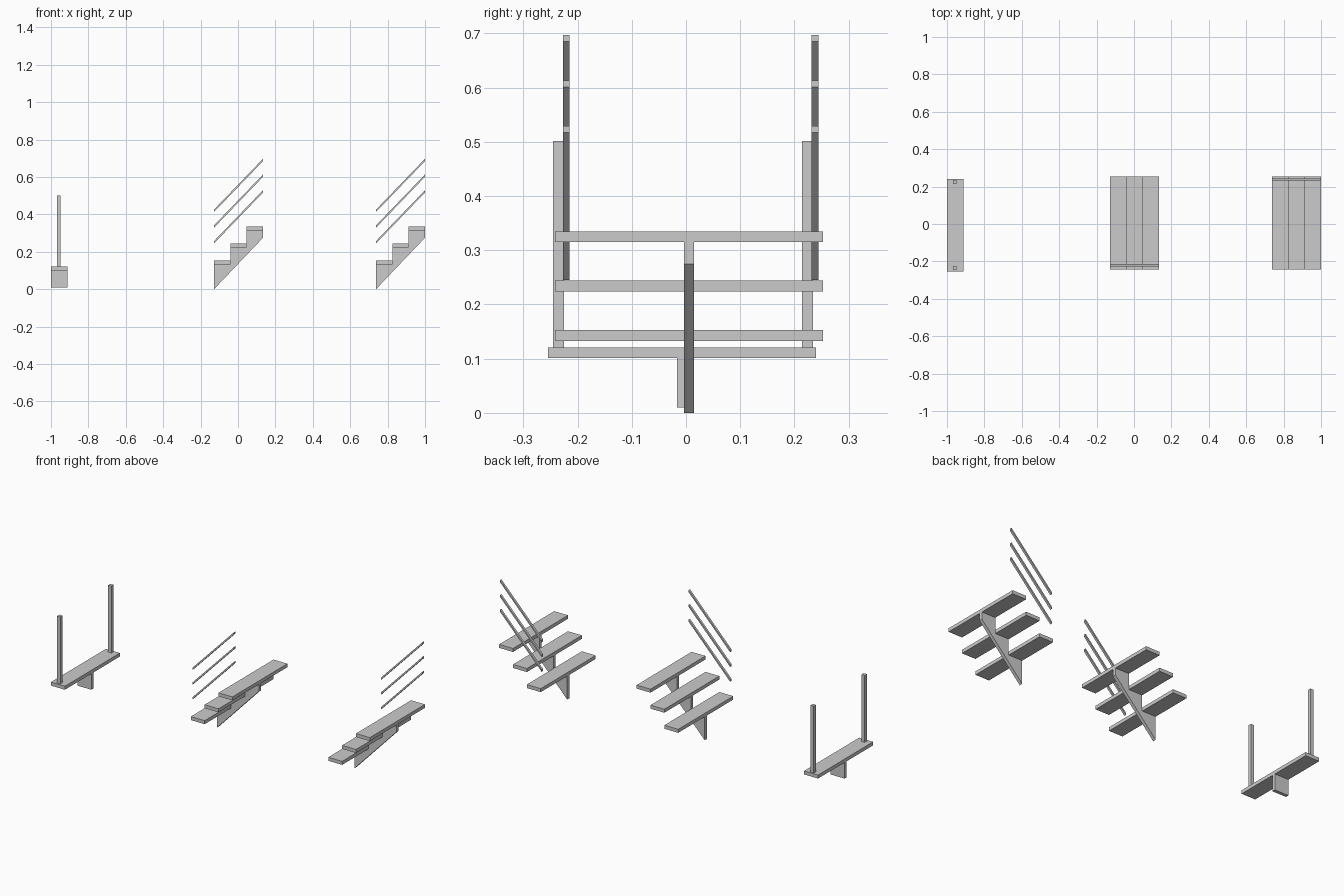
import bpy
import bmesh

cube = bpy.data.objects.get("Cube")
if cube:
    bpy.data.objects.remove(cube, do_unlink=True)

# One plain grey for every part
grey = bpy.data.materials.new("light_grey")
grey.use_nodes = True
colour = (0.6, 0.6, 0.6, 1)
grey.diffuse_color = colour
grey.node_tree.nodes["Principled BSDF"].inputs["Base Color"].default_value = colour


def extrude_profile(name, profile, y0, y1):
    """Extrude an x-z outline from y0 to y1."""
    bm = bmesh.new()
    face = bm.faces.new([bm.verts.new((x, y0, z)) for x, z in profile])
    result = bmesh.ops.extrude_face_region(bm, geom=[face])
    verts = [v for v in result["geom"] if isinstance(v, bmesh.types.BMVert)]
    bmesh.ops.translate(bm, verts=verts, vec=(0, y1 - y0, 0))
    bmesh.ops.recalc_face_normals(bm, faces=bm.faces)
    mesh = bpy.data.meshes.new(name)
    bm.to_mesh(mesh)
    bm.free()
    mesh.materials.append(grey)
    obj = bpy.data.objects.new(name, mesh)
    bpy.context.collection.objects.link(obj)
    return obj


def box(name, x0, x1, y0, y1, z0, z1):
    return extrude_profile(name, [(x0, z0), (x1, z0), (x1, z1), (x0, z1)], y0, y1)


STEP = 0.0873      # depth of one tread
RISE = 0.091       # height between treads
THICK = 0.02       # tread thickness
FIRST = 0.133      # underside of the lowest tread
RUN = 3 * STEP


def stair(side, x, rail_y):
    """Three treads on a central stringer, with three sloping rails."""
    outline = [(x + RUN, 0.275), (x, 0)]
    for i in range(3):
        x0, x1, z = x + i * STEP, x + (i + 1) * STEP, FIRST + i * RISE
        box(f"{side}_tread_{i + 1}", x0, x1, -0.242, 0.253, z, z + THICK)
        outline += [(x0, z), (x1, z)]
    extrude_profile(f"{side}_stringer", outline, -0.004, 0.015)
    for i in range(3):
        low, high = 0.245 + i * 0.084, 0.517 + i * 0.084
        extrude_profile(f"{side}_rail_{i + 1}",
                        [(x, low), (x + RUN, high),
                         (x + RUN, high + 0.0125), (x, low + 0.0125)],
                        rail_y, rail_y + 0.0125)


# Stairs with a rail on opposite sides
stair("front_rail_stair", -0.128, -0.227)
stair("back_rail_stair", 1 - RUN, 0.232)

# Single end step with its support and two posts
box("end_step_tread", -1, -0.912, -0.255, 0.24, 0.101, 0.121)
box("end_step_support", -1, -0.912, -0.017, 0.002, 0.01, 0.101)
for name, y in (("front_post", -0.245), ("back_post", 0.214)):
    box(name, -0.968, -0.948, y, y + 0.02, 0.121, 0.502)
